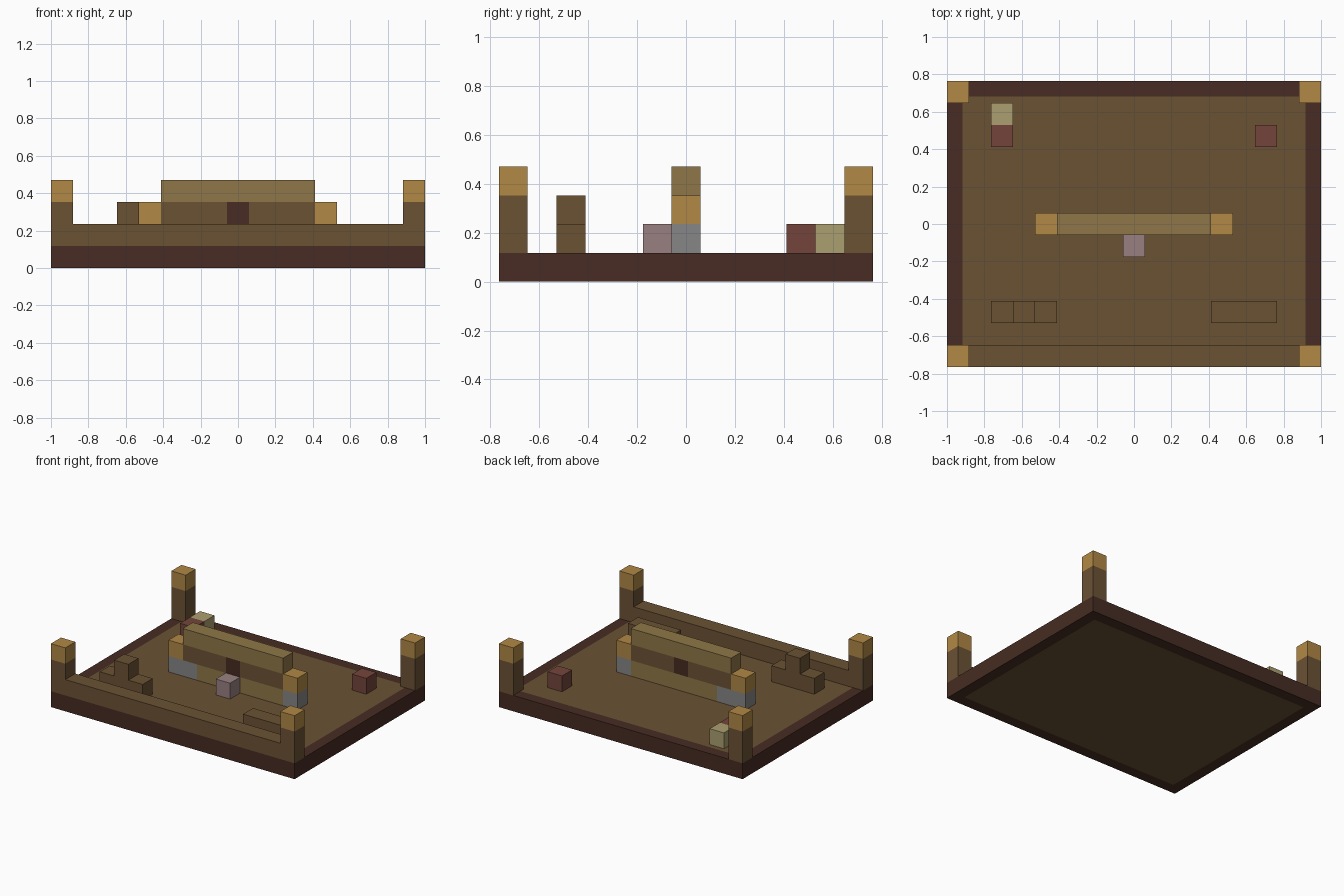
import bpy
import bmesh

U = 2 / 17            # one block
NX, NY = 17, 13       # footprint in blocks

cube = bpy.data.objects.get("Cube")
if cube:
    bpy.data.objects.remove(cube, do_unlink=True)


def linear(c):
    c /= 255
    return c / 12.92 if c <= 0.04045 else ((c + 0.055) / 1.055) ** 2.4


def material(name, hex_code):
    rgb = [linear(v) for v in bytes.fromhex(hex_code)]
    m = bpy.data.materials.new(name)
    m.use_nodes = True
    m.diffuse_color = (*rgb, 1)
    bsdf = m.node_tree.nodes["Principled BSDF"]
    bsdf.inputs["Base Color"].default_value = (*rgb, 1)
    bsdf.inputs["Roughness"].default_value = 0.9
    return m


BROWN = material("earth brown", "6B5234")
DARK = material("dark timber", "472C23")
GOLD = material("golden wood", "B18845")
TAN = material("tan plank", "8F7748")
BEIGE = material("pale straw", "AB9F6F")
RED = material("rust red", "74453B")
MAUVE = material("dusty mauve", "998081")
GREY = material("stone grey", "868686")


def block(name, mat, x, y, z, w=1, d=1, h=1):
    """Box whose low corner is block (x, y, z) and whose size is w, d, h blocks."""
    bm = bmesh.new()
    bmesh.ops.create_cube(bm, size=1)
    for v in bm.verts:
        v.co.x = (x + (v.co.x + 0.5) * w - NX / 2) * U
        v.co.y = (y + (v.co.y + 0.5) * d - NY / 2) * U
        v.co.z = (z + (v.co.z + 0.5) * h) * U
    mesh = bpy.data.meshes.new(name)
    bm.to_mesh(mesh)
    bm.free()
    mesh.materials.append(mat)
    ob = bpy.data.objects.new(name, mesh)
    bpy.context.collection.objects.link(ob)
    return ob


# Base slab: dark rim with an inset earth panel above and below
base = block("base", DARK, 0, 0, 0, NX, NY)
base.data.materials.append(BROWN)
bm = bmesh.new()
bm.from_mesh(base.data)
bm.normal_update()
panels = [f for f in bm.faces if abs(f.normal.z) > 0.9]
bmesh.ops.inset_individual(bm, faces=panels, thickness=U)
for f in panels:
    f.material_index = 1
bm.to_mesh(base.data)
bm.free()

# Corner posts with golden caps
for side, x in (("right", 0), ("left", NX - 1)):
    for end, y in (("front", 0), ("back", NY - 1)):
        block(f"{end}_{side}_post", BROWN, x, y, 1, h=2)
        block(f"{end}_{side}_post_cap", GOLD, x, y, 3)

# Low front wall
block("front_wall", BROWN, 1, 0, 1, w=NX - 2)

# Central wall: stone footings, plank course, brown course, top beam
block("right_footing", GREY, 4, 6, 1, w=2)
block("wall_lower_course", TAN, 6, 6, 1, w=6)
block("left_footing", GREY, 12, 6, 1)
for side, x in (("right", 4), ("left", 12)):
    block(f"{side}_wall_end", GOLD, x, 6, 2)
for side, x in (("right", 5), ("left", 9)):
    block(f"{side}_wall_middle", BROWN, x, 6, 2, w=3)
block("wall_dark_niche", DARK, 8, 6, 2)
block("wall_top_beam", TAN, 5, 6, 3, w=7)
block("wall_step", MAUVE, 8, 5, 1)

# Earth mounds near the front
block("right_mound", BROWN, 2, 2, 1, w=3)
block("right_mound_top", BROWN, 3, 2, 2)
block("left_mound", BROWN, 12, 2, 1, w=3)

# Small crates near the back
block("right_crate", RED, 2, 10, 1)
block("left_crate", RED, 14, 10, 1)
block("straw_bale", BEIGE, 2, 11, 1)
